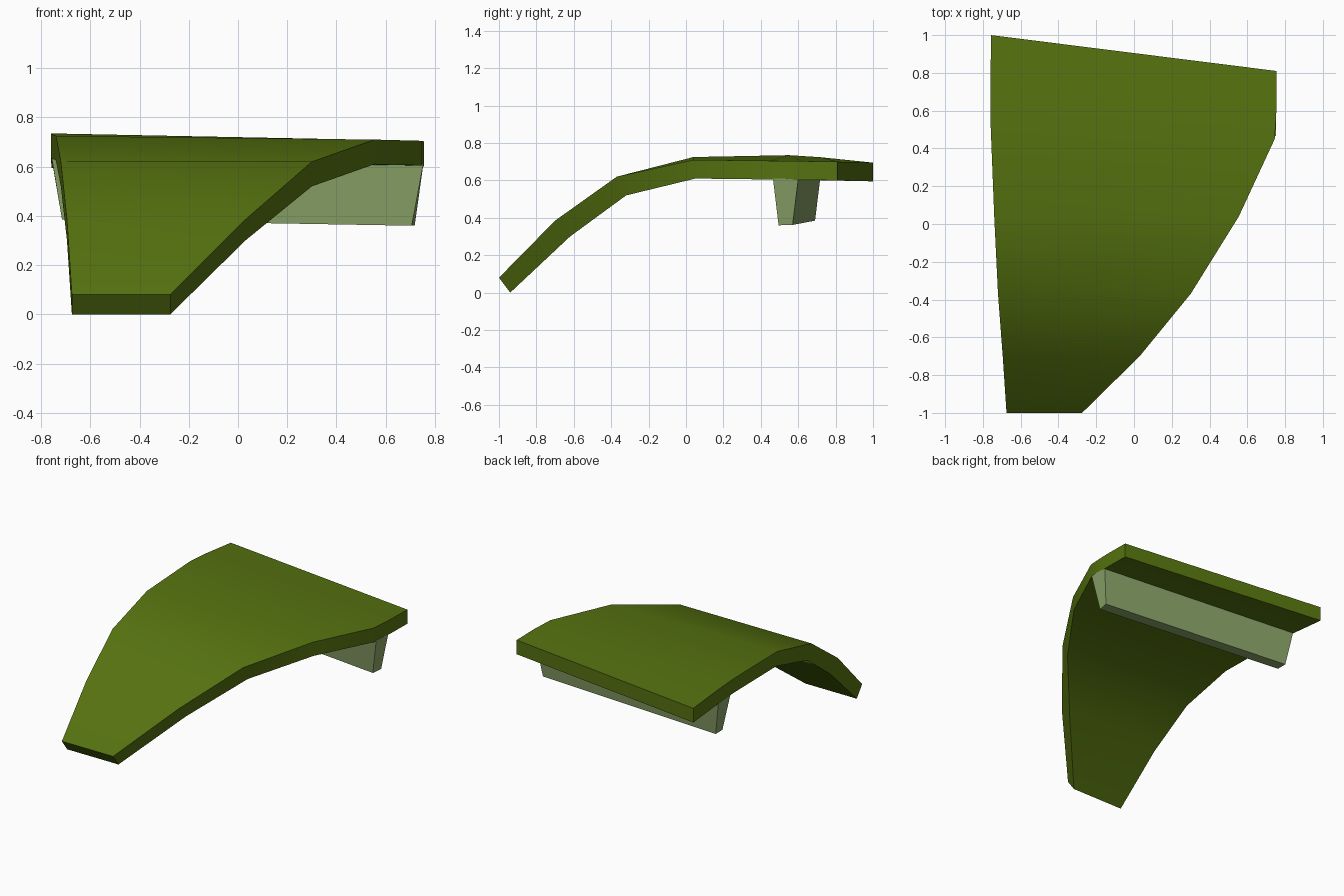
import bpy, math

if "Cube" in bpy.data.objects:
    bpy.data.objects.remove(bpy.data.objects["Cube"])


def material(name, rgb):
    m = bpy.data.materials.new(name)
    m.diffuse_color = (*rgb, 1)
    m.use_nodes = True
    m.node_tree.nodes["Principled BSDF"].inputs["Base Color"].default_value = m.diffuse_color
    return m


def make(name, verts, faces, mat):
    me = bpy.data.meshes.new(name)
    me.from_pydata(verts, [], faces)
    ob = bpy.data.objects.new(name, me)
    bpy.context.collection.objects.link(ob)
    me.materials.append(mat)
    return ob


def loft(name, rings, mat):
    """Skin a row of four-point rings and cap both ends."""
    verts = [p for r in rings for p in r]
    faces = [(0, 1, 2, 3)]
    for i in range(len(rings) - 1):
        a, b = 4 * i, 4 * i + 4
        for k in range(4):
            n = (k + 1) % 4
            faces.append((a + k, b + k, b + n, a + n))
    e = len(verts) - 4
    faces.append((e + 3, e + 2, e + 1, e))
    return make(name, verts, faces, mat)


green = material("olive green", (0.092, 0.168, 0.005))
pale = material("pale green", (0.255, 0.366, 0.139))

# Curved slab: left (x, y, z), right (x, y, z), offset (dy, dz) to the underside
rows = [
    ((-.675, -1.0, .08), (-.275, -1.0, .08), (.06, -.08)),
    ((-.695, -.70, .385), (.03, -.70, .385), (.08, -.085)),
    ((-.72, -.37, .62), (.30, -.37, .62), (.05, -.10)),
    ((-.74, .04, .725), (.555, .04, .71), (.01, -.10)),
    ((-.76, .55, .735), (.745, .45, .705), (0, -.10)),
    ((-.757, 1.0, .695), (.755, .81, .70), (0, -.10)),
]
# extra right-hand corner where the side turns parallel to y
rows.insert(5, ((-.76, .72, .724), (.755, .62, .703), (0, -.10)))
rings = []
for l, r, (dy, dz) in rows:
    low = lambda p: (p[0], p[1] + dy, p[2] + dz)
    rings.append((l, r, low(r), low(l)))
slab = loft("curved_panel", rings, green)

# Tapered support beam under the back, running parallel to the back edge
beam = loft("support_beam", [
    ((-.757, .585, .637), (-.757, .72, .63), (-.715, .69, .385), (-.715, .615, .385)),
    ((.753, .465, .61), (.753, .60, .608), (.718, .57, .362), (.706, .495, .36)),
], pale)

for ob in (slab, beam):
    bpy.ops.object.select_all(action='DESELECT')
    ob.select_set(True)
    bpy.context.view_layer.objects.active = ob
    bpy.ops.object.mode_set(mode='EDIT')
    bpy.ops.mesh.select_all(action='SELECT')
    bpy.ops.mesh.normals_make_consistent(inside=False)
    bpy.ops.object.mode_set(mode='OBJECT')
bpy.context.view_layer.objects.active = slab
slab.select_set(True)
beam.select_set(False)
bpy.ops.object.shade_smooth_by_angle(angle=math.radians(40))
